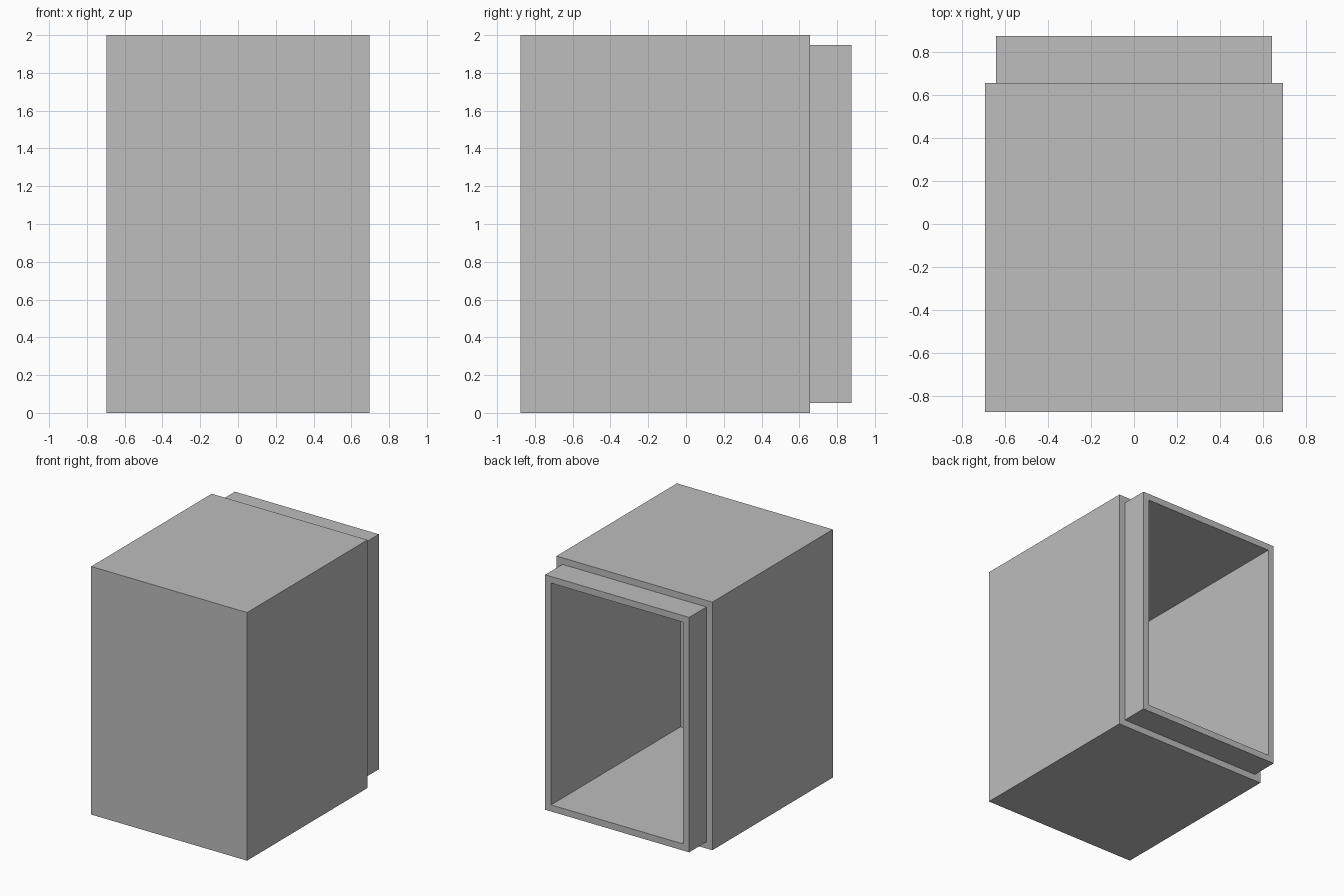
import bpy
import bmesh

cube = bpy.data.objects.get("Cube")
if cube:
    bpy.data.objects.remove(cube, do_unlink=True)

HALF_WIDTH, HEIGHT = 0.695, 2.0
FRONT, SHOULDER, BACK = -0.877, 0.657, 0.877
STEP = 0.053          # shoulder width and neck wall thickness
WALL = 2 * STEP       # body wall thickness

grey = bpy.data.materials.new("plain grey")
grey.use_nodes = True
colour = (0.51, 0.51, 0.51, 1.0)
grey.diffuse_color = colour
grey.node_tree.nodes["Principled BSDF"].inputs["Base Color"].default_value = colour


def ring(bm, inset, y):
    """Upright rectangle, inset from the outer body outline, at depth y."""
    x, low, high = HALF_WIDTH - inset, inset, HEIGHT - inset
    corners = ((-x, low), (x, low), (x, high), (-x, high))
    return [bm.verts.new((cx, y, cz)) for cx, cz in corners]


# Hollow box: outer skin, shoulder, neck, rim, then the cavity
profile = [
    (0, FRONT),
    (0, SHOULDER),
    (STEP, SHOULDER),
    (STEP, BACK),
    (WALL, BACK),
    (WALL, FRONT + WALL),
]
bm = bmesh.new()
rings = [ring(bm, inset, y) for inset, y in profile]
for a, b in zip(rings, rings[1:]):
    for i in range(4):
        j = (i + 1) % 4
        bm.faces.new((a[i], a[j], b[j], b[i]))

# Closed front panel and cavity end
bm.faces.new(rings[0])
bm.faces.new(rings[-1])
bmesh.ops.recalc_face_normals(bm, faces=bm.faces)

mesh = bpy.data.meshes.new("open_box_with_neck")
bm.to_mesh(mesh)
bm.free()
mesh.materials.append(grey)
box = bpy.data.objects.new("open_box_with_neck", mesh)
bpy.context.collection.objects.link(box)
